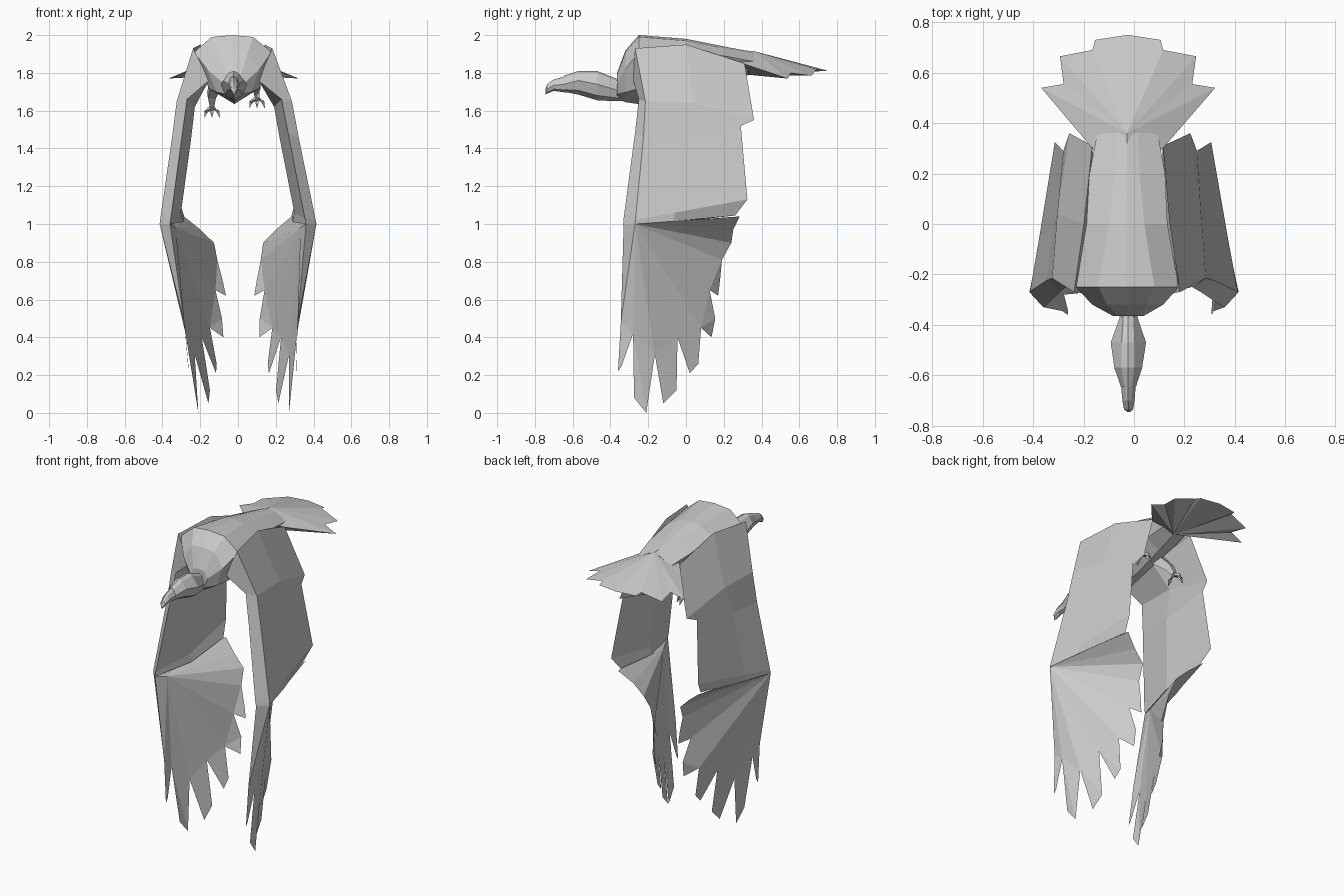
import bpy, bmesh
from mathutils import Vector


def make(name, verts, faces):
    """Flat-shaded mesh; the whole bird is rolled a little, so x leans with z."""
    me = bpy.data.meshes.new(name)
    me.from_pydata([(x + 0.03 * (1 - z), y, z) for x, y, z in verts], [], faces)
    bm = bmesh.new()
    bm.from_mesh(me)
    bmesh.ops.recalc_face_normals(bm, faces=bm.faces)
    bm.to_mesh(me)
    bm.free()
    ob = bpy.data.objects.new(name, me)
    bpy.context.collection.objects.link(ob)
    return ob


def loft(name, rings):
    """Skin a list of equal-length rings and cap both ends."""
    n = len(rings[0])
    verts = [p for r in rings for p in r]
    faces = [(i * n + j, i * n + (j + 1) % n, (i + 1) * n + (j + 1) % n, (i + 1) * n + j)
             for i in range(len(rings) - 1) for j in range(n)]
    faces += [tuple(range(n)), tuple(range(len(verts) - n, len(verts)))]
    return make(name, verts, faces)


def fan(name, outline, upper, lower):
    """Thin fan: one outline joined to an upper and a lower apex."""
    n = len(outline)
    faces = []
    for i in range(n):
        j = (i + 1) % n
        faces += [(i, j, n), (j, i, n + 1)]
    return make(name, outline + [upper, lower], faces)


def section(y, w, top_w, top, mid, bot):
    """Eight-sided body cross-section."""
    low = bot + (mid - bot) * 0.3
    return [(0, y, top), (top_w, y, top - 0.01), (w, y, mid), (w * 0.65, y, low),
            (0, y, bot), (-w * 0.65, y, low), (-w, y, mid), (-top_w, y, top - 0.01)]


def spike(name, path, radii):
    """Four-sided tapering tube along a short path."""
    rings = []
    for i, p in enumerate(path):
        p = Vector(p)
        d = (Vector(path[min(i + 1, len(path) - 1)]) - Vector(path[max(i - 1, 0)])).normalized()
        a = d.orthogonal().normalized()
        b = d.cross(a)
        rings.append([tuple(p + radii[i] * v) for v in (a, b, -a, -b)])
    return loft(name, rings)


def mirror(pts, s):
    return [(s * x, y, z) for x, y, z in pts]


# Body
loft("body", [section(*a) for a in [
    (-0.365, 0.06, 0.04, 1.80, 1.75, 1.66),
    (-0.32, 0.14, 0.08, 1.92, 1.82, 1.645),
    (-0.25, 0.205, 0.11, 2.00, 1.91, 1.635),
    (0.0, 0.16, 0.07, 1.98, 1.92, 1.67),
    (0.2, 0.15, 0.05, 1.94, 1.89, 1.74),
    (0.36, 0.12, 0.04, 1.91, 1.86, 1.80)]])

# Neck, head and hooked beak
loft("head", [section(*a) for a in [
    (-0.25, 0.06, 0.03, 1.76, 1.71, 1.66),
    (-0.37, 0.035, 0.02, 1.77, 1.71, 1.65),
    (-0.47, 0.07, 0.025, 1.81, 1.74, 1.655),
    (-0.57, 0.055, 0.025, 1.81, 1.76, 1.685),
    (-0.645, 0.03, 0.016, 1.785, 1.74, 1.70)]])
loft("beak", [section(*a) for a in [
    (-0.63, 0.03, 0.016, 1.785, 1.74, 1.695),
    (-0.70, 0.024, 0.012, 1.765, 1.735, 1.705),
    (-0.735, 0.018, 0.01, 1.74, 1.715, 1.69),
    (-0.745, 0.006, 0.004, 1.715, 1.70, 1.685)]])

# Tail fan
half = [(0.14, 0.30, 1.85), (0.345, 0.54, 1.77), (0.255, 0.555, 1.80),
        (0.27, 0.665, 1.785), (0.14, 0.69, 1.82), (0.13, 0.73, 1.81)]
fan("tail", half + [(0, 0.75, 1.812)] + mirror(half[::-1], -1) + [(0, 0.15, 1.93)],
    (0, 0.36, 1.915), (0, 0.33, 1.79))

# Arm stations: front edge, outer ridge, outer middle, trailing edge, inner middle
ARM = [
    [(0.13, -0.28, 1.76), (0.21, -0.27, 1.93), (0.17, 0.0, 1.95), (0.14, 0.31, 1.85), (0.12, 0.0, 1.78)],
    [(0.25, -0.25, 1.66), (0.305, -0.215, 1.65), (0.285, 0.04, 1.64), (0.24, 0.36, 1.55), (0.21, 0.05, 1.62)],
    [(0.28, -0.27, 1.48), (0.335, -0.225, 1.46), (0.305, -0.02, 1.45), (0.265, 0.29, 1.52), (0.235, 0.0, 1.45)],
    [(0.355, -0.33, 1.03), (0.412, -0.268, 1.02), (0.375, -0.06, 1.06), (0.31, 0.325, 1.13), (0.30, -0.06, 1.06)],
    [(0.36, -0.33, 1.0), (0.415, -0.27, 1.0), (0.37, -0.06, 1.015), (0.285, 0.26, 1.045), (0.29, -0.06, 1.01)],
]
# Hand: palm edge running through the notches, then the free feather ends
FRONT = [(0.36, -0.33, 1.0), (0.30, -0.345, 0.48)]
NOTCH = [(0.295, -0.28, 0.42), (0.25, -0.165, 0.31), (0.21, -0.045, 0.40),
         (0.165, 0.08, 0.45), (0.13, 0.125, 0.65), (0.115, 0.19, 0.81)]
REAR = [(0.13, 0.24, 0.90), (0.20, 0.25, 0.97), (0.285, 0.285, 1.04), (0.34, 0.0, 1.02)]
TIPS = [[(0.285, -0.36, 0.22), (0.285, -0.34, 0.25)],
        [(0.25, -0.275, 0.08), (0.24, -0.21, 0.0)],
        [(0.185, -0.12, 0.05), (0.175, -0.05, 0.12)],
        [(0.14, 0.02, 0.21), (0.135, 0.065, 0.26)],
        [(0.095, 0.135, 0.40), (0.10, 0.155, 0.50)],
        [(0.075, 0.17, 0.62), (0.09, 0.18, 0.70)]]

for s, side in ((1, "right"), (-1, "left")):
    # Wing
    loft("arm_wing_" + side, [mirror(st, s) for st in ARM])
    fan("hand_" + side, mirror(FRONT + NOTCH + REAR, s),
        (s * 0.415, -0.27, 1.0), (s * 0.33, -0.25, 0.98))
    roots = [FRONT[1]] + NOTCH
    for i, tip in enumerate(TIPS):
        make(f"feather_{side}_{i}", mirror([roots[i], *tip, roots[i + 1]], s),
             [(0, 1, 2), (0, 2, 3)])
    # Leg and talons, the left one hanging lower
    z = 1.67 if s > 0 else 1.62
    x = s * 0.12
    spike("leg_" + side, [(s * 0.09, 0.08, 1.76), (x, 0.16, z + 0.06), (x, 0.2, z)],
          [0.045, 0.03, 0.016])
    for i, (dx, dy) in enumerate([(-0.04, 0.03), (0, 0.06), (0.04, 0.03), (0, -0.05)]):
        spike(f"talon_{side}_{i}",
              [(x, 0.2, z), (x + dx * 0.8, 0.2 + dy * 0.8, z - 0.025),
               (x + dx, 0.2 + dy, z - 0.055)], [0.013, 0.011, 0.002])
